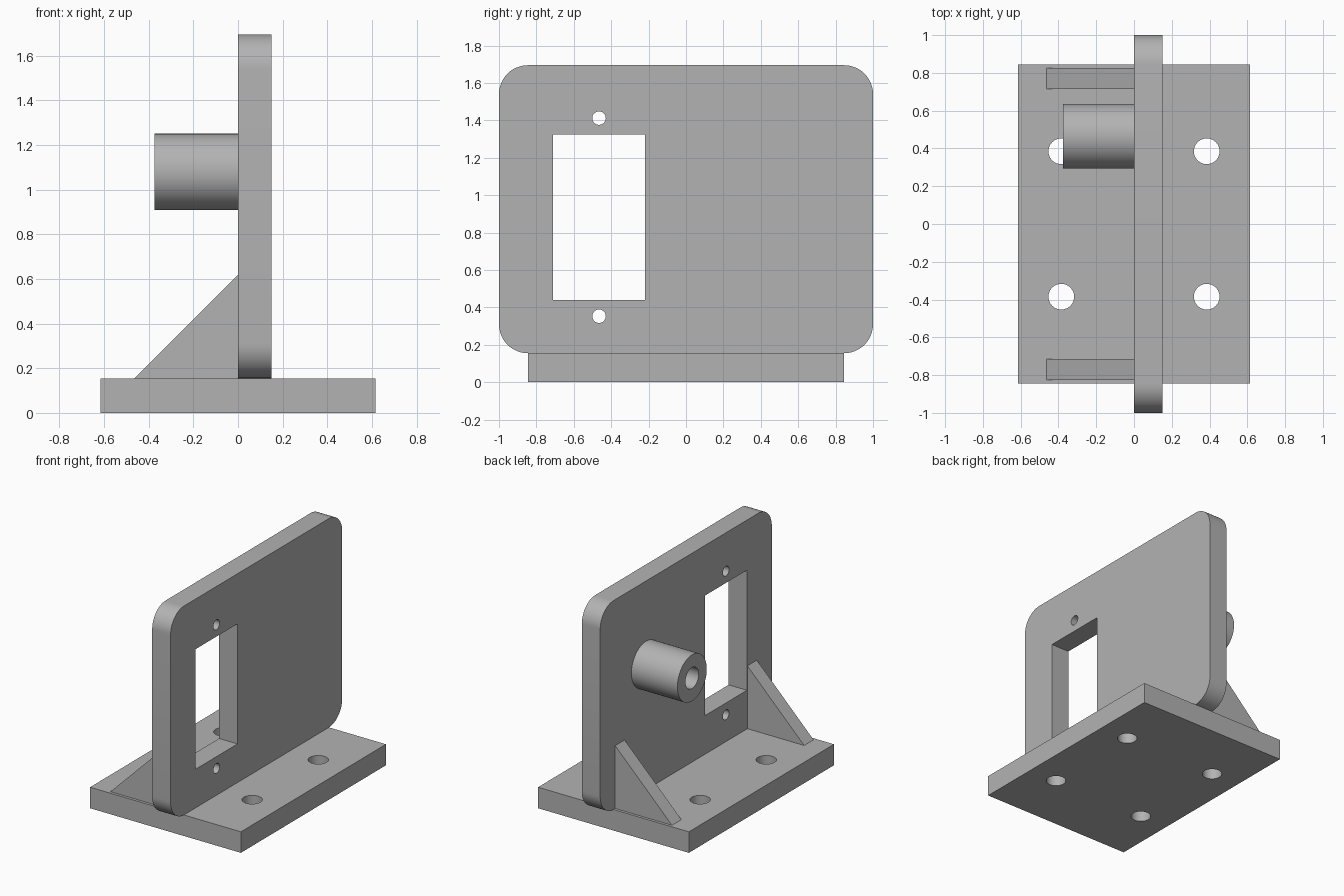
import bpy
import bmesh
from math import cos, sin, pi
from mathutils import Vector

default = bpy.data.objects.get("Cube")
if default:
    bpy.data.objects.remove(default, do_unlink=True)

grey = bpy.data.materials.new("plain_grey")
grey.use_nodes = True
COLOUR = (0.45, 0.45, 0.45, 1)
grey.diffuse_color = COLOUR
grey.node_tree.nodes["Principled BSDF"].inputs["Base Color"].default_value = COLOUR


def prism(name, points, shift):
    """Extrude a closed outline of 3D points along a vector."""
    bm = bmesh.new()
    face = bm.faces.new([bm.verts.new(p) for p in points])
    out = bmesh.ops.extrude_face_region(bm, geom=[face])
    moved = [v for v in out["geom"] if isinstance(v, bmesh.types.BMVert)]
    bmesh.ops.translate(bm, verts=moved, vec=Vector(shift))
    bmesh.ops.recalc_face_normals(bm, faces=bm.faces)
    mesh = bpy.data.meshes.new(name)
    bm.to_mesh(mesh)
    bm.free()
    mesh.materials.append(grey)
    obj = bpy.data.objects.new(name, mesh)
    bpy.context.collection.objects.link(obj)
    return obj


def box(name, x0, x1, y0, y1, z0, z1):
    outline = [(x0, y0, z0), (x1, y0, z0), (x1, y1, z0), (x0, y1, z0)]
    return prism(name, outline, (0, 0, z1 - z0))


def ring(radius, start=0.0, sweep=2 * pi, steps=48, closed=True):
    count = steps if closed else steps + 1
    angles = [start + sweep * i / steps for i in range(count)]
    return [(radius * cos(a), radius * sin(a)) for a in angles]


def rod_x(name, x0, x1, y, z, radius):
    return prism(name, [(x0, y + a, z + b) for a, b in ring(radius)], (x1 - x0, 0, 0))


def rod_z(name, x, y, z0, z1, radius):
    return prism(name, [(x + a, y + b, z0) for a, b in ring(radius)], (0, 0, z1 - z0))


def cut(obj, cutters):
    """Subtract each cutter, then discard it."""
    bpy.context.view_layer.objects.active = obj
    for cutter in cutters:
        cutter.hide_render = True
        mod = obj.modifiers.new("cut", "BOOLEAN")
        mod.operation = "DIFFERENCE"
        mod.solver = "EXACT"
        mod.object = cutter
        bpy.ops.object.modifier_apply(modifier=mod.name)
        bpy.data.objects.remove(cutter, do_unlink=True)


BASE_TOP, TOP, THICK = 0.155, 1.695, 0.15

# Base with four mounting holes
base = box("base_plate", -0.615, 0.615, -0.845, 0.845, 0, BASE_TOP)
cut(base, [rod_z("hole_cutter", x, y, -0.1, 0.3, 0.068)
           for x in (-0.385, 0.385) for y in (-0.385, 0.385)])

# Upright panel with rounded corners
R = 0.155
mid_z = (BASE_TOP + TOP) / 2
half_z = (TOP - BASE_TOP) / 2
outline = []
for i, (sy, sz) in enumerate([(1, 1), (-1, 1), (-1, -1), (1, -1)]):
    outline += [(0, sy * (1 - R) + a, mid_z + sz * (half_z - R) + b)
                for a, b in ring(R, i * pi / 2, pi / 2, 12, False)]
panel = prism("upright_panel", outline, (THICK, 0, 0))

# Window and its two screw holes
SLOT_Y = -0.465
cut(panel, [box("window_cutter", -0.1, 0.3, -0.71, -0.22, 0.44, 1.325)]
    + [rod_x("screw_cutter", -0.1, 0.3, SLOT_Y, z, 0.036) for z in (0.353, 1.412)])

# Hollow boss on the rear of the panel
boss = rod_x("round_boss", -0.375, 0, -SLOT_Y, 1.08, 0.171)
cut(boss, [rod_x("bore_cutter", -0.5, 0.1, -SLOT_Y, 1.08, 0.077)])

# Triangular gussets
for side, y in (("left", -0.825), ("right", 0.715)):
    prism("gusset_" + side,
          [(0, y, BASE_TOP), (-0.463, y, BASE_TOP), (0, y, BASE_TOP + 0.463)],
          (0, 0.11, 0))

# Smooth the curved walls, keep the edges sharp
bpy.ops.object.select_all(action="DESELECT")
for obj in (base, panel, boss):
    obj.select_set(True)
bpy.context.view_layer.objects.active = panel
bpy.ops.object.shade_smooth_by_angle(angle=pi / 6)
